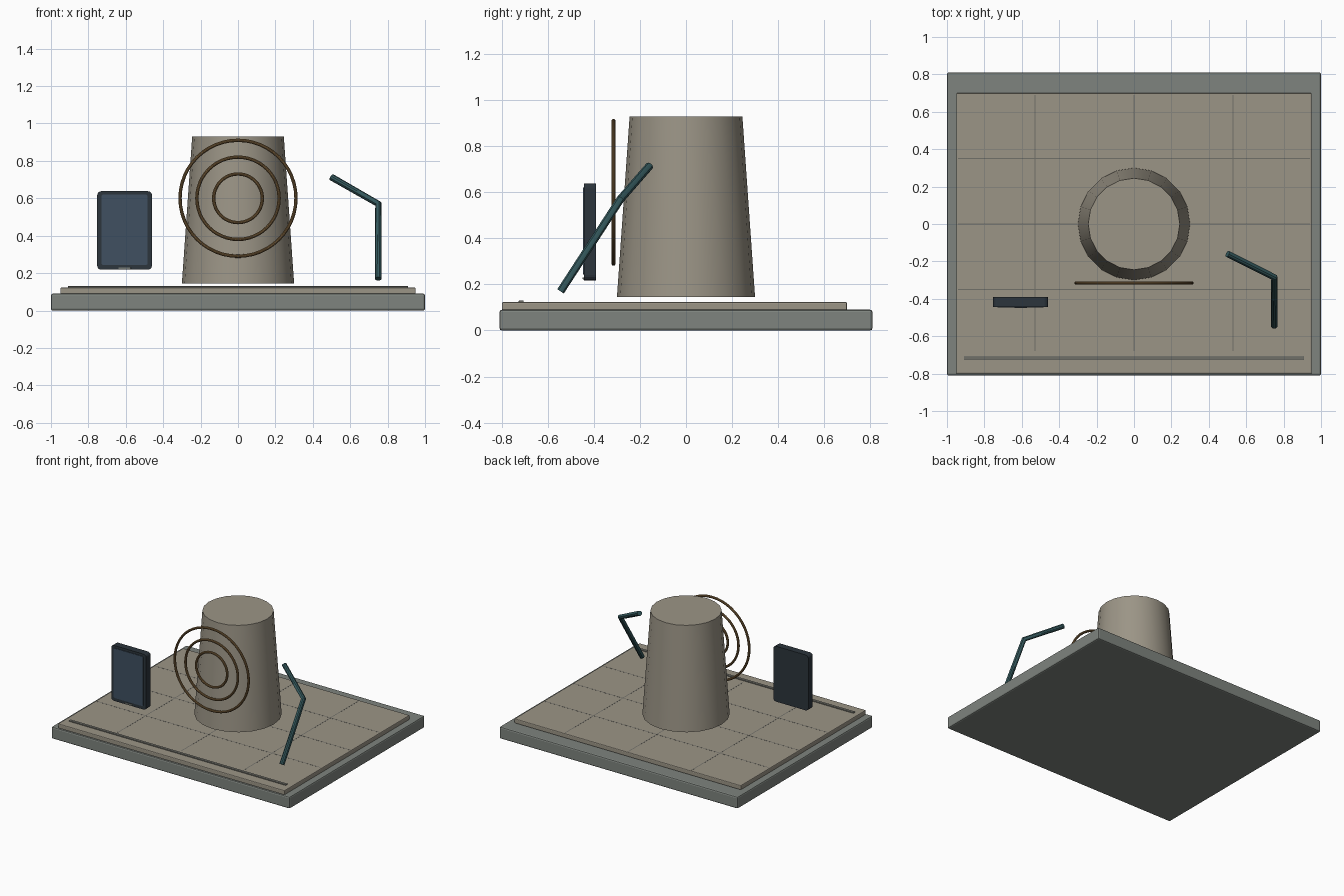
import bpy, math

if "Cube" in bpy.data.objects:
    bpy.data.objects.remove(bpy.data.objects["Cube"])


def material(name, rgb):
    m = bpy.data.materials.new(name)
    m.diffuse_color = (*rgb, 1)
    m.use_nodes = True
    m.node_tree.nodes["Principled BSDF"].inputs["Base Color"].default_value = m.diffuse_color
    return m


STONE = material("stone", (0.21, 0.23, 0.21))
SAND = material("sand", (0.33, 0.30, 0.24))
DARK = material("dark_casing", (0.025, 0.035, 0.045))
GLASS = material("blue_glass", (0.05, 0.08, 0.12))
BRONZE = material("bronze", (0.22, 0.13, 0.05))
TEAL = material("teal", (0.035, 0.10, 0.11))
SEAM = material("seam", (0.16, 0.16, 0.14))


def smooth(obj):
    bpy.ops.object.select_all(action='DESELECT')
    obj.select_set(True)
    bpy.context.view_layer.objects.active = obj
    bpy.ops.object.shade_smooth_by_angle(angle=math.radians(35))


def box(name, x, y, z, mat, bevel=0.0, segments=2):
    """Box from (min, max) ranges on each axis."""
    bpy.ops.mesh.primitive_cube_add(size=1, location=[(r[0] + r[1]) / 2 for r in (x, y, z)])
    o = bpy.context.object
    o.name = name
    o.scale = [r[1] - r[0] for r in (x, y, z)]
    bpy.ops.object.transform_apply(location=False, rotation=False, scale=True)
    o.data.materials.append(mat)
    if bevel:
        b = o.modifiers.new("bevel", 'BEVEL')
        b.width, b.segments = bevel, segments
    return o


def round_corners(obj, radius):
    """Round only the four edges that run along y."""
    attr = obj.data.attributes.new("bevel_weight_edge", 'FLOAT', 'EDGE')
    for e in obj.data.edges:
        a, b = (obj.data.vertices[i].co for i in e.vertices)
        attr.data[e.index].value = 1.0 if abs(a.y - b.y) > 0.001 else 0.0
    m = obj.modifiers.new("corners", 'BEVEL')
    m.limit_method = 'WEIGHT'
    m.width, m.segments = radius, 4


# Base slab and floor panel
box("base_slab", (-1, 1), (-0.81, 0.81), (0, 0.09), STONE, 0.01)
box("floor_panel", (-0.95, 0.95), (-0.80, 0.70), (0.088, 0.123), SAND, 0.006)
box("front_strip", (-0.91, 0.91), (-0.727, -0.705), (0.115, 0.13), SEAM, 0.003)

# Thin floor seams
for i, x in enumerate((-0.53, 0, 0.53)):
    box(f"floor_seam_long_{i}", (x - 0.003, x + 0.003), (-0.68, 0.69), (0.118, 0.1235), SEAM)
for i, y in enumerate((-0.35, 0, 0.35)):
    box(f"floor_seam_cross_{i}", (-0.94, 0.94), (y - 0.003, y + 0.003), (0.118, 0.1235), SEAM)

# Tapered pedestal
bpy.ops.mesh.primitive_cone_add(vertices=20, radius1=0.30, radius2=0.245,
                                depth=0.785, location=(0, 0, 0.5375))
pedestal = bpy.context.object
pedestal.name = "pedestal"
pedestal.data.materials.append(SAND)
smooth(pedestal)

# Concentric rings in front of the pedestal
for i, r in enumerate((0.13, 0.22, 0.31)):
    bpy.ops.mesh.primitive_torus_add(major_radius=r, minor_radius=0.009,
                                     major_segments=48, minor_segments=10,
                                     location=(0, -0.315, 0.60),
                                     rotation=(math.pi / 2, 0, 0))
    ring = bpy.context.object
    ring.name = f"ring_{i}"
    ring.data.materials.append(BRONZE)
    smooth(ring)

# Upright tablet
body = box("tablet_body", (-0.753, -0.46), (-0.443, -0.39), (0.218, 0.638), DARK)
round_corners(body, 0.022)
screen = box("tablet_screen", (-0.73, -0.483), (-0.447, -0.435), (0.243, 0.62), GLASS)
round_corners(screen, 0.01)
box("tablet_button", (-0.64, -0.573), (-0.449, -0.44), (0.222, 0.231), STONE, 0.002)

# Bent arm
curve = bpy.data.curves.new("bent_arm", 'CURVE')
curve.dimensions = '3D'
curve.bevel_depth = 0.018
curve.bevel_resolution = 3
curve.use_fill_caps = True
path = [(0.75, -0.545, 0.17), (0.75, -0.285, 0.57), (0.50, -0.16, 0.713)]
spline = curve.splines.new('POLY')
spline.points.add(len(path) - 1)
for p, co in zip(spline.points, path):
    p.co = (*co, 1)
arm = bpy.data.objects.new("bent_arm", curve)
bpy.context.collection.objects.link(arm)
curve.materials.append(TEAL)
bpy.ops.object.select_all(action='DESELECT')
arm.select_set(True)
bpy.context.view_layer.objects.active = arm
bpy.ops.object.convert(target='MESH')
smooth(bpy.context.object)
